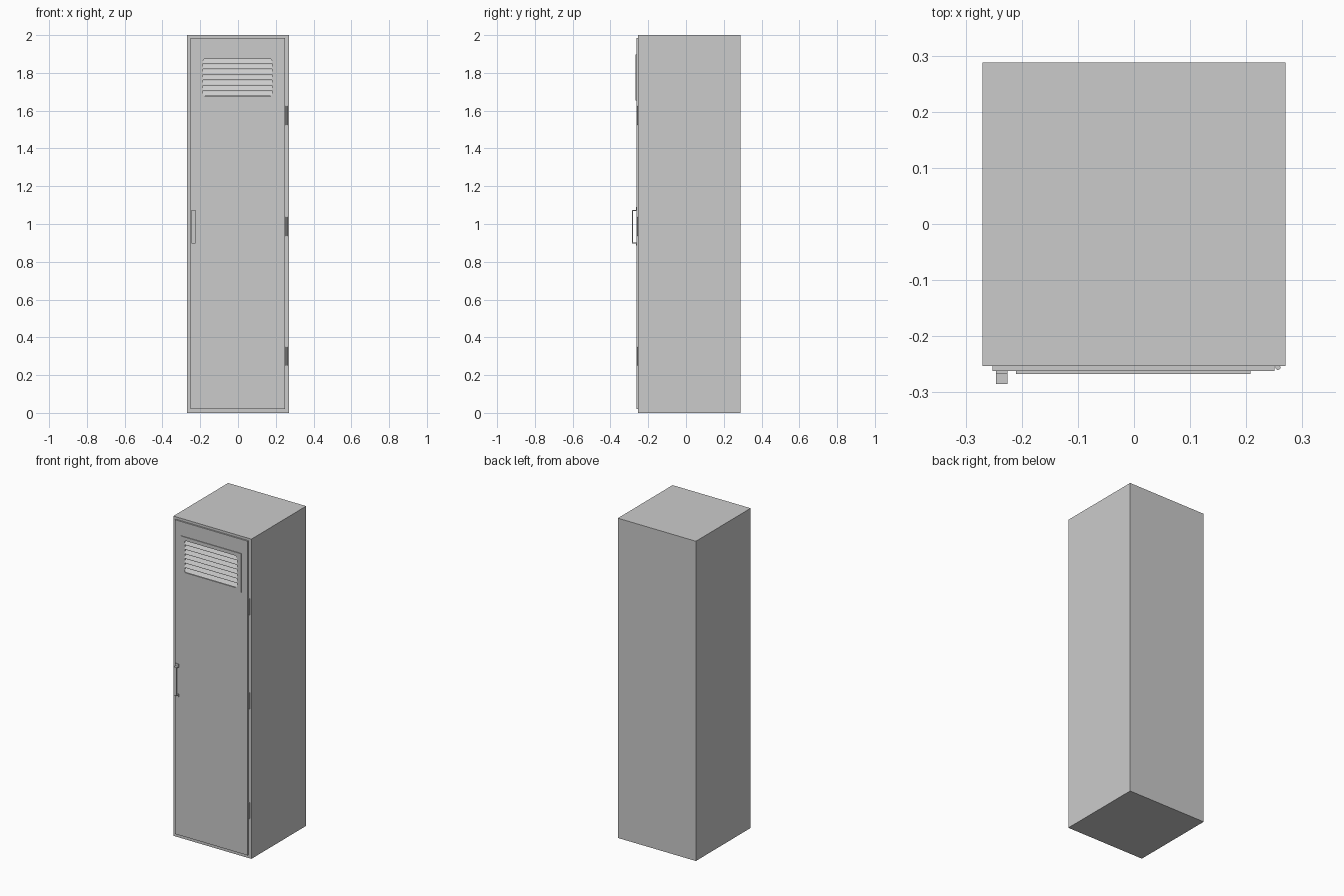
import bpy, bmesh, math

if "Cube" in bpy.data.objects:
    bpy.data.objects.remove(bpy.data.objects["Cube"])


def make(name, bm):
    bmesh.ops.recalc_face_normals(bm, faces=bm.faces)
    me = bpy.data.meshes.new(name)
    bm.to_mesh(me)
    bm.free()
    ob = bpy.data.objects.new(name, me)
    bpy.context.collection.objects.link(ob)
    return ob


def box(name, x0, x1, y0, y1, z0, z1):
    bm = bmesh.new()
    bmesh.ops.create_cube(bm, size=1)
    for v in bm.verts:
        v.co = ((x0 + x1) / 2 + v.co.x * (x1 - x0),
                (y0 + y1) / 2 + v.co.y * (y1 - y0),
                (z0 + z1) / 2 + v.co.z * (z1 - z0))
    return make(name, bm)


def extrude_x(name, profile, x0, x1):
    # closed (y, z) profile swept along x
    bm = bmesh.new()
    f = bm.faces.new([bm.verts.new((x0, y, z)) for y, z in profile])
    r = bmesh.ops.extrude_face_region(bm, geom=[f])
    vs = [g for g in r["geom"] if isinstance(g, bmesh.types.BMVert)]
    bmesh.ops.translate(bm, verts=vs, vec=(x1 - x0, 0, 0))
    return make(name, bm)


def rounded_block(name, x0, x1, y0, y1, z0, z1, rad, seg=5):
    # rectangle with rounded corners in the xz plane, given depth in y
    bm = bmesh.new()
    pts = []
    for cx, cz, a in ((x1 - rad, z1 - rad, 0), (x0 + rad, z1 - rad, 90),
                      (x0 + rad, z0 + rad, 180), (x1 - rad, z0 + rad, 270)):
        for i in range(seg + 1):
            t = math.radians(a + 90 * i / seg)
            pts.append((cx + rad * math.cos(t), y0, cz + rad * math.sin(t)))
    f = bm.faces.new([bm.verts.new(p) for p in pts])
    r = bmesh.ops.extrude_face_region(bm, geom=[f])
    vs = [g for g in r["geom"] if isinstance(g, bmesh.types.BMVert)]
    bmesh.ops.translate(bm, verts=vs, vec=(0, y1 - y0, 0))
    return make(name, bm)


# Cabinet body and door
box("cabinet_body", -0.27, 0.27, -0.253, 0.288, 0, 2)
door = box("door", -0.252, 0.25, -0.262, -0.2532, 0.02, 1.985)

# Raised vent plate, with an opening through plate and door
plate = box("vent_plate", -0.21, 0.208, -0.267, -0.2622, 1.655, 1.897)
cutter = rounded_block("vent_cutter", -0.185, 0.18, -0.3, -0.24, 1.675, 1.875, 0.015)
cutter.hide_render = True
cutter.hide_viewport = True
for ob in (door, plate):
    m = ob.modifiers.new("vent_opening", "BOOLEAN")
    m.object = cutter
    m.solver = "EXACT"

# Louvre slats, sloping down towards the front
count = 7
pitch = 0.2 / count
for i in range(count):
    z = 1.675 + pitch * i
    extrude_x(f"vent_slat_{i + 1}",
              [(-0.266, z + 0.002), (-0.266, z + 0.006),
               (-0.2535, z + 0.026), (-0.2535, z + 0.022)], -0.184, 0.179)

# Pull handle: bent strap with mounting feet
strap = [(-0.262, 0.885), (-0.266, 0.885), (-0.266, 0.898), (-0.285, 0.898),
         (-0.285, 1.075), (-0.266, 1.075), (-0.266, 1.09), (-0.262, 1.09),
         (-0.262, 1.07), (-0.280, 1.07), (-0.280, 0.903), (-0.262, 0.903)]
extrude_x("door_handle", strap, -0.246, -0.225)

# Hinge barrels
for i, zc in enumerate((0.30, 0.987, 1.574)):
    bm = bmesh.new()
    bmesh.ops.create_cone(bm, cap_ends=True, segments=16, radius1=0.0045,
                          radius2=0.0045, depth=0.1)
    bmesh.ops.translate(bm, verts=bm.verts, vec=(0.2565, -0.2555, zc))
    ob = make(f"hinge_{i + 1}", bm)
    bpy.ops.object.select_all(action="DESELECT")
    ob.select_set(True)
    bpy.context.view_layer.objects.active = ob
    bpy.ops.object.shade_smooth_by_angle()
